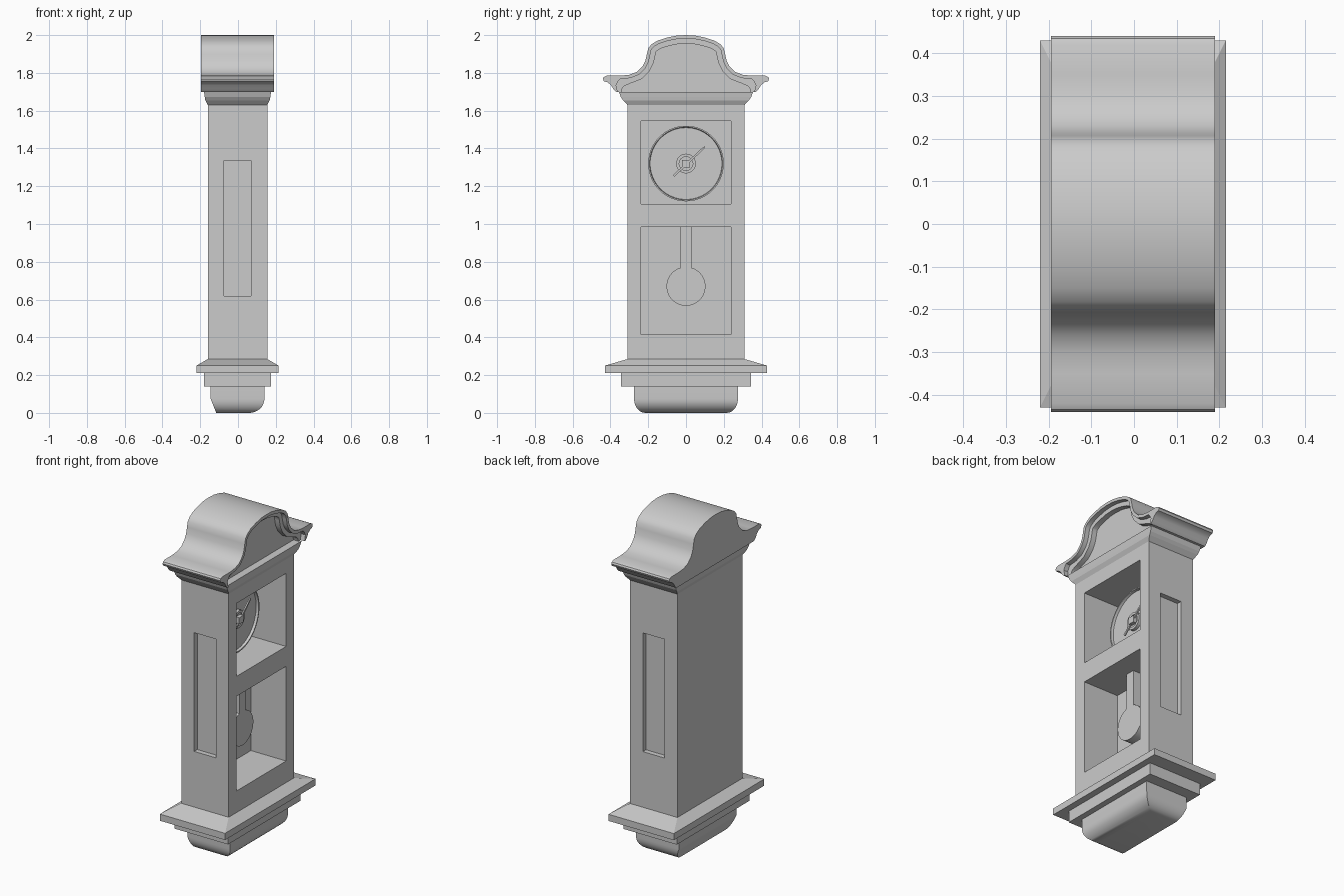
import bpy, bmesh, math
from mathutils import Vector

if "Cube" in bpy.data.objects:
    bpy.data.objects.remove(bpy.data.objects["Cube"])


def finish(name, bm, smooth=False):
    bmesh.ops.remove_doubles(bm, verts=bm.verts, dist=1e-5)
    bmesh.ops.recalc_face_normals(bm, faces=bm.faces)
    me = bpy.data.meshes.new(name)
    bm.to_mesh(me)
    bm.free()
    ob = bpy.data.objects.new(name, me)
    bpy.context.collection.objects.link(ob)
    if smooth:
        bpy.ops.object.select_all(action='DESELECT')
        ob.select_set(True)
        bpy.context.view_layer.objects.active = ob
        bpy.ops.object.shade_smooth_by_angle(angle=math.radians(35))
    return ob


def skin(name, rings, smooth=False):
    """Join equal-length rings of points and cap both ends."""
    bm = bmesh.new()
    loops = [[bm.verts.new(p) for p in r] for r in rings]
    n = len(loops[0])
    for a, b in zip(loops, loops[1:]):
        for i in range(n):
            j = (i + 1) % n
            bm.faces.new((a[i], a[j], b[j], b[i]))
    bm.faces.new(loops[0])
    bm.faces.new(loops[-1])
    return finish(name, bm, smooth)


def stack(name, levels, smooth=False):
    """Rectangular moulding: levels of (z, x_min, x_max, half_y)."""
    return skin(name, [[(a, -w, z), (b, -w, z), (b, w, z), (a, w, z)]
                       for z, a, b, w in levels], smooth)


def prism(name, outline, x0, x1, smooth=False):
    """Extrude a (y, z) outline along x."""
    return skin(name, [[(x, y, z) for y, z in outline] for x in (x0, x1)], smooth)


def box(name, x0, x1, y0, y1, z0, z1):
    return prism(name, [(y0, z0), (y1, z0), (y1, z1), (y0, z1)], x0, x1)


def lathe(name, profile, zc, n=64):
    """Spin a (radius, x) profile around a horizontal axis at height zc."""
    bm = bmesh.new()
    rings = [[bm.verts.new((x, r * math.cos(t), zc + r * math.sin(t)))
              for t in (2 * math.pi * i / n for i in range(n))] for r, x in profile]
    for a, b in zip(rings, rings[1:]):
        for i in range(n):
            j = (i + 1) % n
            bm.faces.new((a[i], a[j], b[j], b[i]))
    return finish(name, bm, True)


# Case with two front openings and recessed side panels
case = stack("case", [(.28, -.16, .155, .31), (1.63, -.16, .155, .31)])
cutters = [box("dial_opening", -.08, .3, -.237, .237, 1.105, 1.545),
           box("pendulum_opening", -.08, .3, -.237, .237, .415, .985)]
for s in (-1, 1):
    y0, y1 = sorted((s * .28, s * .4))
    cutters.append(box("side_panel_recess", -.075, .07, y0, y1, .62, 1.335))
bpy.context.view_layer.objects.active = case
for c in cutters:
    c.hide_render = True
    m = case.modifiers.new("cut", 'BOOLEAN')
    m.operation, m.object, m.solver = 'DIFFERENCE', c, 'EXACT'
    bpy.ops.object.modifier_apply(modifier=m.name)
    bpy.data.objects.remove(c)

# Base mouldings and rounded corbel
stack("base_plate", [(.21, -.22, .215, .43), (.25, -.22, .215, .43), (.285, -.16, .155, .31)])
stack("lower_plate", [(.14, -.18, .175, .345), (.21, -.18, .175, .345)])
levels = [(.14, -.145, .14, .275)]
for i in range(9):
    t = math.pi / 2 * i / 8
    z = .075 * (1 - math.sin(t))
    levels.append((z, -.145 + .03 * (1 - z / .075), .06 + .08 * math.cos(t),
                   .215 + .06 * math.cos(t * .75 + math.pi / 8 * i / 8)))
stack("bottom_corbel", levels, True)

# Neck moulding under the hood
stack("neck_moulding", [(1.63, -.16, .155, .31), (1.655, -.173, .168, .333),
                        (1.672, -.176, .171, .345), (1.70, -.18, .175, .355)])

# Hood: half outline from the crest to the eave, then the eave underside
curve = [(0, 2.0), (.05, 1.997), (.10, 1.987), (.15, 1.971), (.182, 1.952), (.2, 1.93),
         (.207, 1.9), (.215, 1.865), (.23, 1.835), (.26, 1.805), (.30, 1.79), (.35, 1.785)]
eave = [(.42, 1.785), (.435, 1.778), (.44, 1.768), (.434, 1.755), (.415, 1.75),
        (.397, 1.735), (.385, 1.715), (.37, 1.70)]


def mirrored(half):
    return half + [(-y, z) for y, z in reversed(half) if y > 0]


def inset(d, tail):
    pts = []
    for i, p in enumerate(curve):
        a, b = curve[max(i - 1, 0)], curve[min(i + 1, len(curve) - 1)]
        t = Vector((b[0] - a[0], b[1] - a[1])).normalized()
        q = (p[0] + t.y * d, p[1] - t.x * d)
        pts.append((0, p[1] - d) if i == 0 else q)
    return [p for p in pts if p[0] < tail[0][0]] + tail


def band(name, outer, inner, x0, x1):
    # right half from crest to eave and back, left half the same
    right = list(reversed(outer)) + [(-y, z) for y, z in outer[1:]]
    under = [(-y, z) for y, z in reversed(inner)] + inner[1:]
    prism(name, right + under, x0, x1, True)


outer = curve + eave
step1 = inset(.018, [(.358, 1.758), (.37, 1.735), (.362, 1.70)])
step2 = inset(.045, [(.325, 1.732), (.338, 1.718), (.342, 1.70)])
prism("hood", mirrored(outer), -.195, .13, True)
band("hood_outer_moulding", outer, step1, .13, .19)
band("hood_inner_moulding", step1, step2, .13, .162)

# Dial with raised rim, hub and pointer
lathe("dial", [(0, -.012), (.19, -.012), (.193, .003), (.2, .003), (.2, -.08), (0, -.08)], 1.32)
lathe("dial_hub", [(0, .0), (.036, .0), (.036, .008), (.052, .008), (.052, -.012)], 1.32)
prism("pointer", [(-.07, 1.258), (-.062, 1.25), (.098, 1.4), (.1, 1.412), (.088, 1.405)], .008, .016)
box("pointer_cap", .0, .022, -.02, .02, 1.30, 1.34)

# Pendulum
box("pendulum_rod", -.04, .03, -.03, .03, .70, .985)
lathe("pendulum_bob", [(0, .03), (.103, .03), (.103, -.04), (0, -.04)], .67)
